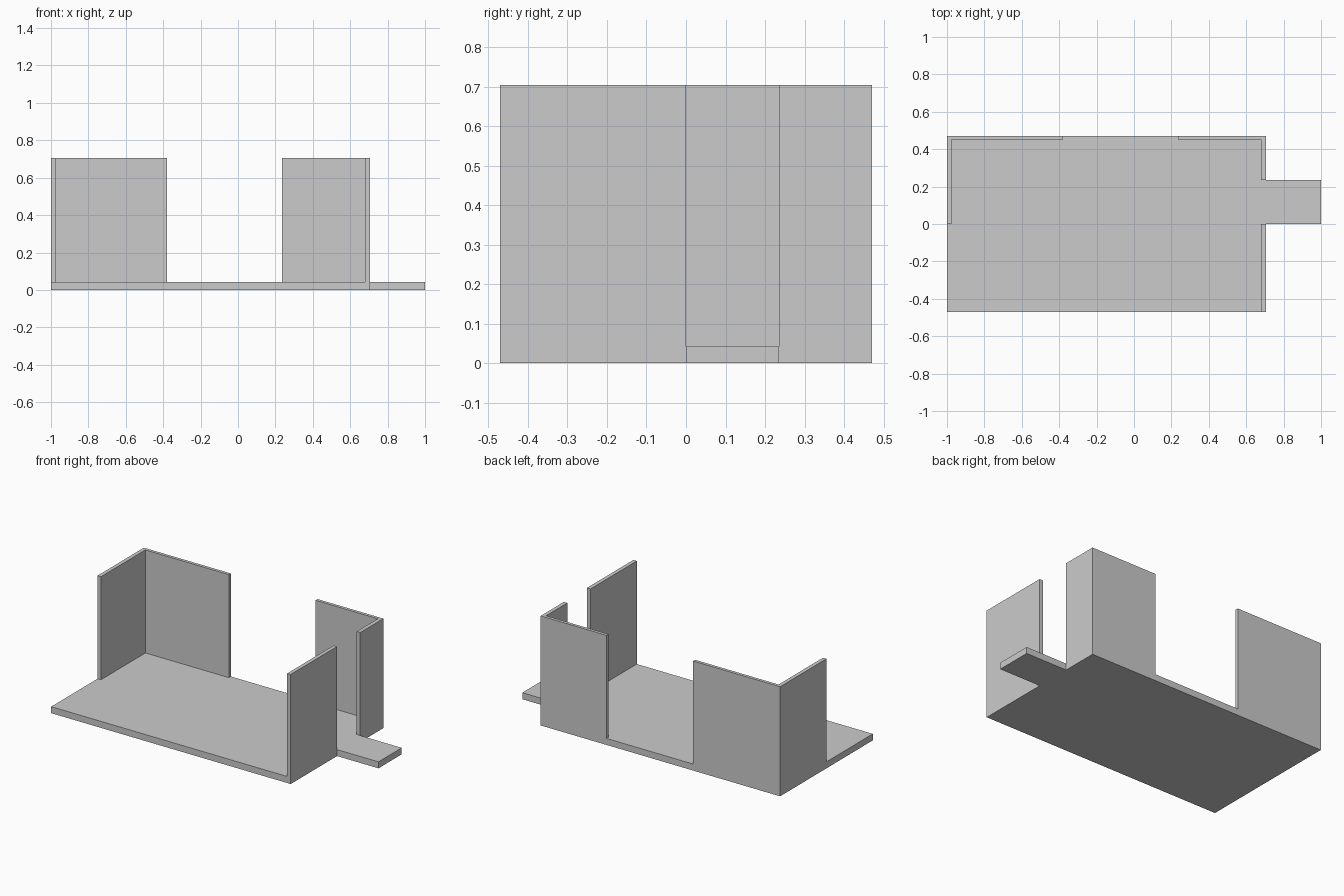
import bpy, bmesh

if "Cube" in bpy.data.objects:
    bpy.data.objects.remove(bpy.data.objects["Cube"])

BASE = 0.042   # floor thickness
TOP = 0.705    # wall height
L, R = -1.0, 0.705
F, B = -0.471, 0.471
TX, TY = 0.025, 0.02   # wall thickness of side and back walls


def prism(name, outline, z0, z1):
    """Extrude a plan outline (counter-clockwise) from z0 to z1."""
    bm = bmesh.new()
    face = bm.faces.new([bm.verts.new((x, y, z0)) for x, y in outline])
    ext = bmesh.ops.extrude_face_region(bm, geom=[face], use_keep_orig=True)
    top = [g for g in ext["geom"] if isinstance(g, bmesh.types.BMVert)]
    bmesh.ops.translate(bm, verts=top, vec=(0, 0, z1 - z0))
    bmesh.ops.recalc_face_normals(bm, faces=bm.faces)
    mesh = bpy.data.meshes.new(name)
    bm.to_mesh(mesh)
    bm.free()
    obj = bpy.data.objects.new(name, mesh)
    bpy.context.collection.objects.link(obj)
    return obj


# Floor slab with the doorstep tab on the right
prism("floor", [(L, F), (R, F), (R, 0), (1, 0), (1, 0.236), (R, 0.236), (R, B), (L, B)], 0, BASE)

# Back left corner wall
prism("left_corner_wall", [(L, 0), (L + TX, 0), (L + TX, B - TY), (-0.38, B - TY),
                           (-0.38, B), (L, B)], BASE, TOP)

# Back right corner wall
prism("right_corner_wall", [(R - TX, 0.236), (R, 0.236), (R, B), (0.236, B),
                            (0.236, B - TY), (R - TX, B - TY)], BASE, TOP)

# Front part of the right wall
prism("right_front_wall", [(R - TX, F), (R, F), (R, 0), (R - TX, 0)], BASE, TOP)
